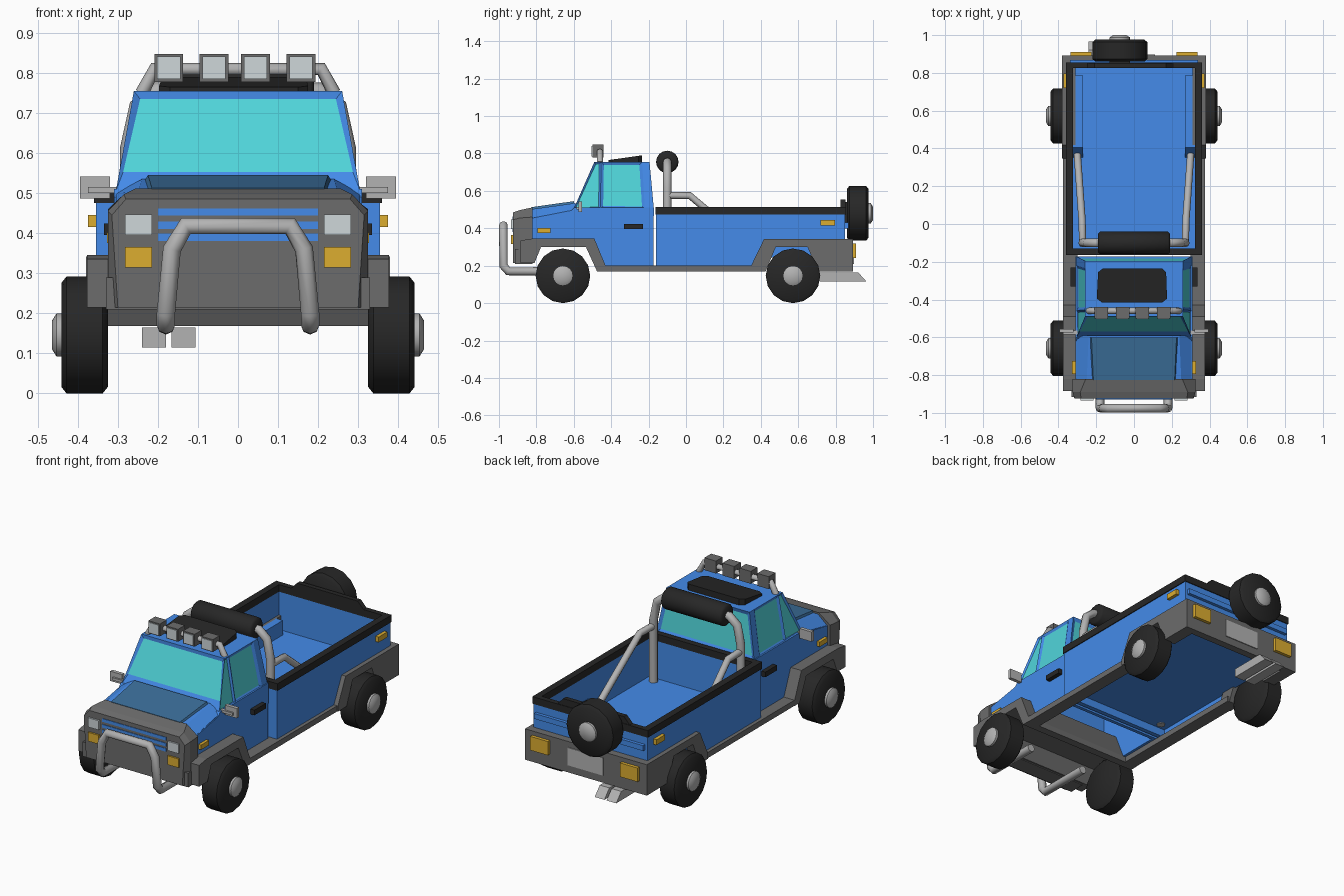
import bpy, bmesh, math
from mathutils import Matrix, Vector

if "Cube" in bpy.data.objects:
    bpy.data.objects.remove(bpy.data.objects["Cube"])


def material(name, r, g, b):
    m = bpy.data.materials.new(name)
    m.diffuse_color = (r, g, b, 1)
    m.use_nodes = True
    m.node_tree.nodes["Principled BSDF"].inputs["Base Color"].default_value = m.diffuse_color
    return m


BLUE = material("blue_paint", 0.058, 0.26, 0.82)
HOOD = material("hood_blue", 0.045, 0.16, 0.33)
GLASS = material("teal_glass", 0.08, 0.66, 0.70)
BLACK = material("black", 0.02, 0.02, 0.02)
DARK = material("dark_grey", 0.15, 0.15, 0.15)
METAL = material("metal", 0.45, 0.45, 0.45)
LENS = material("lens", 0.62, 0.68, 0.70)
AMBER = material("amber", 0.72, 0.42, 0.03)


def finish(name, bm, mats, smooth=False):
    bmesh.ops.recalc_face_normals(bm, faces=bm.faces)
    me = bpy.data.meshes.new(name)
    bm.to_mesh(me)
    bm.free()
    ob = bpy.data.objects.new(name, me)
    bpy.context.collection.objects.link(ob)
    for m in mats:
        me.materials.append(m)
    if smooth:
        bpy.ops.object.select_all(action='DESELECT')
        ob.select_set(True)
        bpy.context.view_layer.objects.active = ob
        bpy.ops.object.shade_smooth_by_angle(angle=math.radians(50))
    return ob


def loft(name, loops, mat, smooth=False):
    """Join equal-length point loops with quads and cap both ends."""
    bm = bmesh.new()
    rings = [[bm.verts.new(p) for p in lp] for lp in loops]
    n = len(rings[0])
    for a, b in zip(rings, rings[1:]):
        for i in range(n):
            j = (i + 1) % n
            bm.faces.new((a[i], a[j], b[j], b[i]))
    bm.faces.new(rings[0])
    bm.faces.new(rings[-1])
    return finish(name, bm, [mat], smooth)


def prism(name, pts, x0, x1, mat, both=False):
    """Extrude a (y, z) side profile along x, optionally on both sides."""
    for s in ((1, -1) if both else (1,)):
        loft(name, [[(s * x, y, z) for y, z in pts] for x in (x0, x1)], mat)


def box(name, x0, x1, y0, y1, z0, z1, mat, both=False):
    prism(name, [(y0, z0), (y1, z0), (y1, z1), (y0, z1)], x0, x1, mat, both)


def front_loft(name, sections, mat):
    """Loft mirrored (x, z) half sections given at y stations."""
    loft(name, [[(x, y, z) for x, z in half] + [(-x, y, z) for x, z in reversed(half)]
                for y, half in sections], mat)


def lathe(name, profile, centre, angle, mat, sides=16):
    """Turn (radius, x) pairs about the x axis, then rotate about z."""
    mtx = Matrix.Translation(centre) @ Matrix.Rotation(angle, 4, 'Z')
    loft(name, [[mtx @ Vector((x, r * math.cos(2 * math.pi * i / sides),
                               r * math.sin(2 * math.pi * i / sides)))
                 for i in range(sides)] for r, x in profile], mat, True)


def tube(name, pts, radius, mat=METAL):
    cu = bpy.data.curves.new(name, 'CURVE')
    cu.dimensions = '3D'
    cu.bevel_depth, cu.bevel_resolution, cu.use_fill_caps = radius, 2, True
    sp = cu.splines.new('POLY')
    sp.points.add(len(pts) - 1)
    for q, p in zip(sp.points, pts):
        q.co = (*p, 1)
    sp.use_smooth = True
    cu.materials.append(mat)
    bpy.context.collection.objects.link(bpy.data.objects.new(name, cu))


def hoop(name, half, radius):
    """Symmetric tube from a half path that starts at the right foot."""
    tube(name, half + [(-x, y, z) for x, y, z in reversed(half)], radius)


# Wheels and rear-mounted spare, offset to the left
def wheel(name, centre, angle):
    lathe(name + "_tyre", [(0.13, -0.058), (0.146, -0.045), (0.146, 0.045), (0.13, 0.058)],
          centre, angle, BLACK)
    lathe(name + "_hub", [(0.054, 0.05), (0.054, 0.07), (0.035, 0.082)], centre, angle, METAL)


for y, label in ((-0.658, "front"), (0.572, "rear")):
    wheel(label + "_right", (0.383, y, 0.146), 0)
    wheel(label + "_left", (-0.383, y, 0.146), math.pi)
wheel("spare", (-0.075, 0.918, 0.48), math.pi / 2)

# Cab lower shell
prism("cab_side", [(-0.82, 0.34), (-0.49, 0.34), (-0.44, 0.2), (-0.175, 0.2), (-0.172, 0.51),
                   (-0.60, 0.51), (-0.62, 0.49), (-0.82, 0.455)], 0.285, 0.31, BLUE, True)
box("cab_back_wall", -0.285, 0.285, -0.195, -0.175, 0.2, 0.51, BLUE)
front_loft("hood_body", [(-0.82, [(0.305, 0.345), (0.305, 0.455), (0.25, 0.503)]),
                         (-0.59, [(0.305, 0.345), (0.305, 0.50), (0.24, 0.535)])], BLUE)
front_loft("hood_panel", [(-0.825, [(0.225, 0.49), (0.215, 0.513)]),
                          (-0.60, [(0.24, 0.52), (0.225, 0.545)])], HOOD)

# Cab upper shell with recessed windows
bm = bmesh.new()
base = [(-0.60, -0.49), (-0.458, -0.454), (-0.22, -0.235), (-0.172, -0.195)]
low = {s: [bm.verts.new((s * 0.305, a, 0.505)) for a, b in base] for s in (1, -1)}
top = {s: [bm.verts.new((s * 0.26, b, 0.755)) for a, b in base] for s in (1, -1)}
panes = []
for s in (1, -1):
    for i in range(3):
        f = bm.faces.new((low[s][i], low[s][i + 1], top[s][i + 1], top[s][i]))
        if i < 2:
            panes.append(f)
for i in (3, 0):
    panes.append(bm.faces.new((low[1][i], low[-1][i], top[-1][i], top[1][i])))
for i in range(3):
    bm.faces.new((top[1][i], top[1][i + 1], top[-1][i + 1], top[-1][i]))
bmesh.ops.recalc_face_normals(bm, faces=bm.faces)
for f, width in zip(panes, (0.014, 0.021, 0.014, 0.021, 0.026, 0.024)):
    bmesh.ops.inset_individual(bm, faces=[f], thickness=width, depth=-0.008)
    f.material_index = 1
for v in panes[-1].verts:
    if v.co.z < 0.6:
        v.co += Vector((0, 0.017, 0.037))
finish("cab_upper", bm, [BLUE, GLASS])

# Roof pad, light bar and lamps
pad = [(-0.17, -0.415), (0.15, -0.415), (0.175, -0.395), (0.17, -0.255),
       (0.15, -0.235), (-0.165, -0.235), (-0.19, -0.255), (-0.197, -0.395)]
loft("roof_pad", [[(x, y, 0.75) for x, y in pad],
                  [(x, y, 0.79 + (y + 0.235) * 0.14) for x, y in pad]], BLACK)
hoop("light_bar", [(0.24, -0.46, 0.75), (0.208, -0.46, 0.81)], 0.017)
for x in (-0.173, -0.06, 0.044, 0.157):
    box("roof_lamp", x - 0.036, x + 0.036, -0.50, -0.44, 0.778, 0.848, DARK)
    box("roof_lamp_lens", x - 0.029, x + 0.029, -0.504, -0.49, 0.785, 0.841, LENS)

# Front end
front_loft("grille_block", [(-0.925, [(0.30, 0.215), (0.315, 0.445), (0.28, 0.485)]),
                            (-0.89, [(0.325, 0.215), (0.325, 0.455), (0.285, 0.497)]),
                            (-0.82, [(0.325, 0.215), (0.325, 0.46), (0.255, 0.512)])], DARK)
box("lower_bumper", -0.33, 0.33, -0.915, -0.82, 0.21, 0.29, DARK)
for z in (0.39, 0.42, 0.453):
    box("grille_slot", -0.2, 0.2, -0.928, -0.91, z - 0.009, z + 0.009, BLUE)
box("headlight", 0.215, 0.282, -0.935, -0.90, 0.395, 0.447, LENS, True)
box("front_indicator", 0.215, 0.282, -0.935, -0.90, 0.315, 0.365, AMBER, True)
hoop("bull_bar", [(0.18, -0.64, 0.17), (0.18, -0.95, 0.17), (0.18, -0.976, 0.20),
                  (0.165, -0.976, 0.36), (0.13, -0.976, 0.418)], 0.023)

# Fenders, sills and rear bumper
prism("front_fender", [(-0.885, 0.215), (-0.885, 0.335), (-0.82, 0.345), (-0.49, 0.345),
                       (-0.43, 0.2), (-0.43, 0.168), (-0.475, 0.168), (-0.535, 0.30),
                       (-0.775, 0.30), (-0.81, 0.215)], -0.377, 0.377, DARK)
box("sill", 0.30, 0.375, -0.45, 0.42, 0.168, 0.2, DARK, True)
prism("rear_fender", [(0.348, 0.2), (0.417, 0.342), (0.86, 0.342),
                      (0.86, 0.168), (0.705, 0.168), (0.65, 0.30), (0.48, 0.30),
                      (0.425, 0.168), (0.348, 0.168)], 0.31, 0.38, DARK, True)
box("rear_bumper", -0.38, 0.38, 0.85, 0.892, 0.168, 0.342, DARK)
box("tail_light", 0.225, 0.335, 0.885, 0.91, 0.24, 0.318, AMBER, True)
box("rear_plate", -0.11, 0.11, 0.885, 0.897, 0.21, 0.31, METAL)

# Cargo bed
prism("bed_side", [(-0.16, 0.2), (-0.16, 0.478), (0.85, 0.478), (0.85, 0.2), (0.71, 0.2),
                   (0.65, 0.335), (0.42, 0.335), (0.352, 0.2)], 0.325, 0.355, BLUE, True)
box("bed_front_wall", -0.325, 0.325, -0.16, -0.135, 0.2, 0.478, BLUE)
box("tailgate", -0.325, 0.325, 0.828, 0.85, 0.2, 0.478, BLUE)
box("tailgate_ridge", -0.34, 0.34, 0.85, 0.868, 0.40, 0.43, BLUE)
box("bed_floor", -0.325, 0.325, -0.135, 0.828, 0.245, 0.26, BLUE)
prism("wheel_well", [(0.345, 0.25), (0.405, 0.342), (0.785, 0.342), (0.785, 0.25)],
      0.27, 0.33, BLUE, True)
box("bed_side_rail", 0.322, 0.36, -0.163, 0.855, 0.475, 0.515, BLACK, True)
for y0, y1 in ((-0.163, -0.13), (0.825, 0.855)):
    box("bed_end_rail", -0.322, 0.322, y0, y1, 0.475, 0.515, BLACK)
loft("spare_mount", [[(-0.25, y, 0.51), (0.21, y, 0.51), (0.17, y, 0.553), (-0.21, y, 0.553)]
                     for y in (0.825, 0.852)], BLACK)
box("spare_bracket", -0.13, -0.02, 0.85, 0.88, 0.43, 0.54, BLACK)

# Roll bar with padded top and braces
hoop("roll_bar", [(0.272, -0.1, 0.24), (0.272, -0.1, 0.61), (0.25, -0.1, 0.715),
                  (0.20, -0.1, 0.755)], 0.023)
lathe("roll_bar_pad", [(0.05, -0.19), (0.06, -0.18), (0.06, 0.18), (0.05, 0.19)],
      (0, -0.1, 0.755), 0, BLACK)
for s in (1, -1):
    tube("roll_bar_brace", [(s * 0.272, -0.1, 0.575), (s * 0.275, 0.02, 0.575),
                            (s * 0.30, 0.37, 0.28)], 0.019)

# Mirrors, handles and side markers
box("mirror", 0.32, 0.395, -0.575, -0.555, 0.487, 0.542, METAL, True)
box("mirror_arm", 0.30, 0.375, -0.585, -0.565, 0.50, 0.515, METAL, True)
box("door_handle", 0.305, 0.335, -0.332, -0.23, 0.395, 0.424, BLACK, True)
box("front_marker", 0.305, 0.327, -0.795, -0.725, 0.375, 0.402, AMBER, True)
box("rear_marker", 0.35, 0.374, 0.72, 0.797, 0.415, 0.445, AMBER, True)

# Twin exhaust
for x in (-0.21, -0.136):
    prism("exhaust", [(0.715, 0.165), (0.92, 0.165), (0.965, 0.115), (0.715, 0.115)],
          x - 0.03, x + 0.03, METAL)
